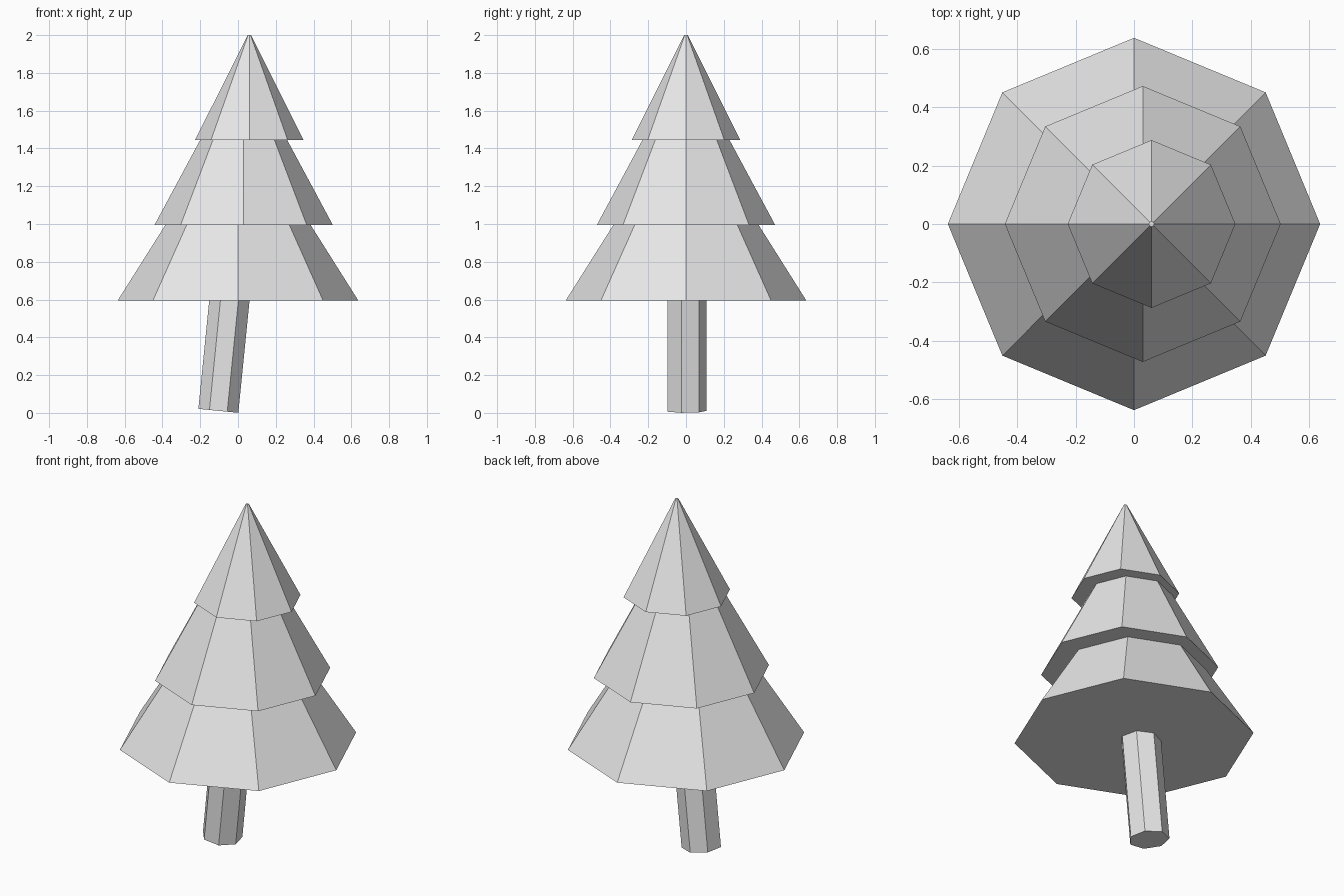
import bpy
import bmesh
import math
from mathutils import Matrix, Vector

if "Cube" in bpy.data.objects:
    bpy.data.objects.remove(bpy.data.objects["Cube"], do_unlink=True)

# Single pale grey material
COLOUR = (0.8, 0.8, 0.8, 1.0)
grey = bpy.data.materials.new("pale_grey")
grey.use_nodes = True
grey.diffuse_color = COLOUR
grey.node_tree.nodes["Principled BSDF"].inputs["Base Color"].default_value = COLOUR


def frustum(name, sides, base, r_bottom, r_top, height, tilt=0.0):
    """Closed flat-shaded frustum with one vertex on +y, leaning toward +x by tilt."""
    bm = bmesh.new()
    rings = []
    for radius, z in ((r_bottom, 0.0), (r_top, height)):
        ring = []
        for i in range(sides):
            a = math.pi / 2 + math.tau * i / sides
            ring.append(bm.verts.new((radius * math.cos(a), radius * math.sin(a), z)))
        rings.append(ring)
    low, high = rings
    for i in range(sides):
        j = (i + 1) % sides
        bm.faces.new((low[i], low[j], high[j], high[i]))
    bm.faces.new(low[::-1])
    bm.faces.new(high)
    bm.transform(Matrix.Translation(Vector(base)) @ Matrix.Rotation(tilt, 4, "Y"))
    bmesh.ops.recalc_face_normals(bm, faces=bm.faces)
    mesh = bpy.data.meshes.new(name)
    bm.to_mesh(mesh)
    bm.free()
    mesh.materials.append(grey)
    obj = bpy.data.objects.new(name, mesh)
    bpy.context.collection.objects.link(obj)
    return obj


# Leaning seven-sided trunk
frustum("trunk", 7, (-0.104, 0, 0.011), 0.109, 0.109, 0.7, math.radians(5.7))

# Three stacked eight-sided foliage tiers, each shifted a little to the left
frustum("lower_foliage", 8, (0, 0, 0.595), 0.637, 0.255, 0.605)
frustum("middle_foliage", 8, (0.03, 0, 0.995), 0.472, 0.12, 0.655)
frustum("top_foliage", 8, (0.06, 0, 1.445), 0.287, 0.009, 0.555)
